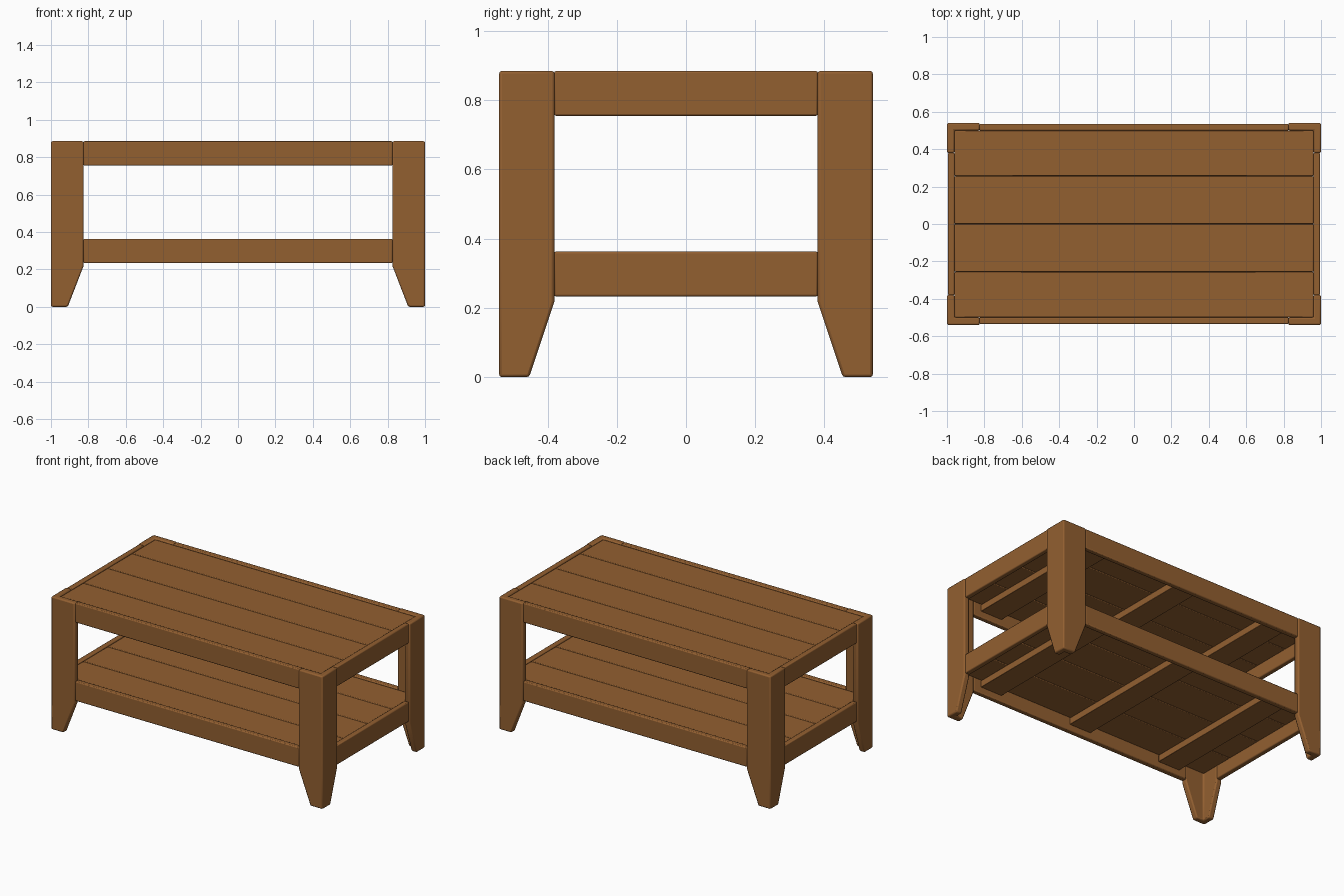
import bpy, bmesh

if "Cube" in bpy.data.objects:
    bpy.data.objects.remove(bpy.data.objects["Cube"])

wood = bpy.data.materials.new("brown wood")
wood.diffuse_color = (0.29, 0.115, 0.03, 1)
wood.use_nodes = True
wood.node_tree.nodes["Principled BSDF"].inputs["Base Color"].default_value = wood.diffuse_color

HX, HY, TOP = 1.0, 0.54, 0.885      # half length, half depth, height
T = 0.04                            # leg board thickness
RAIL_H, LOW_TOP = 0.13, 0.363


def finish(bm, name, bevel, mirror=(False, False)):
    bmesh.ops.recalc_face_normals(bm, faces=bm.faces)
    me = bpy.data.meshes.new(name)
    bm.to_mesh(me)
    bm.free()
    ob = bpy.data.objects.new(name, me)
    bpy.context.collection.objects.link(ob)
    me.materials.append(wood)
    b = ob.modifiers.new("bevel", 'BEVEL')
    b.width, b.segments, b.limit_method = bevel, 2, 'ANGLE'
    if any(mirror):
        m = ob.modifiers.new("mirror", 'MIRROR')
        m.use_axis = (mirror[0], mirror[1], False)
        m.use_mirror_merge = False
    bpy.ops.object.select_all(action='DESELECT')
    ob.select_set(True)
    bpy.context.view_layer.objects.active = ob
    bpy.ops.object.shade_smooth_by_angle(angle=0.6)
    return ob


def box(name, x0, x1, y0, y1, z0, z1, bevel=0.006, mirror=(False, False)):
    bm = bmesh.new()
    bmesh.ops.create_cube(bm, size=1)
    for v in bm.verts:
        v.co = (x1 if v.co.x > 0 else x0,
                y1 if v.co.y > 0 else y0,
                z1 if v.co.z > 0 else z0)
    return finish(bm, name, bevel, mirror)


# Corner legs: L-shaped boards, tapering on the inside towards the foot
def leg_ring(bm, z, wx, wy):
    pts = [(HX, HY), (HX - wx, HY), (HX - wx, HY - T),
           (HX - T, HY - T), (HX - T, HY - wy), (HX, HY - wy)]
    return [bm.verts.new((x, y, z)) for x, y in pts]


bm = bmesh.new()
rings = [leg_ring(bm, 0, 0.09, 0.087),
         leg_ring(bm, 0.22, 0.175, 0.16),
         leg_ring(bm, TOP, 0.175, 0.16)]
for a, b in zip(rings, rings[1:]):
    for i in range(6):
        j = (i + 1) % 6
        bm.faces.new((a[i], a[j], b[j], b[i]))
bm.faces.new(rings[0])
bm.faces.new(rings[-1])
finish(bm, "corner_legs", 0.008, (True, True))

# Two levels: table top and lower shelf, each a rail frame with planks and battens
for level, top in (("top", TOP), ("shelf", LOW_TOP)):
    low = top - RAIL_H
    box(level + "_long_rails", -HX + 0.174, HX - 0.174, HY - T, HY - 0.005,
        low, top, 0.006, (False, True))
    box(level + "_end_rails", HX - T, HX - 0.006, -HY + 0.159, HY - 0.159,
        low, top, 0.006, (True, False))
    # Planks
    w = 2 * (HY - T + 0.003) / 4
    w = 0.2565
    lim = HY - T
    for i in range(4):
        y0 = max(-lim, (i - 2) * w)
        y1 = min(lim, (i - 1) * w)
        box(f"{level}_plank_{i + 1}", -HX + T, HX - T, y0 + 0.001, y1 - 0.001,
            top - 0.045, top - 0.007, 0.005)
    # Cross battens underneath
    for i, x in enumerate((-0.69, 0, 0.69)):
        box(f"{level}_batten_{i + 1}", x - 0.08, x + 0.08, -lim, lim,
            top - 0.09, top - 0.045, 0.003)
